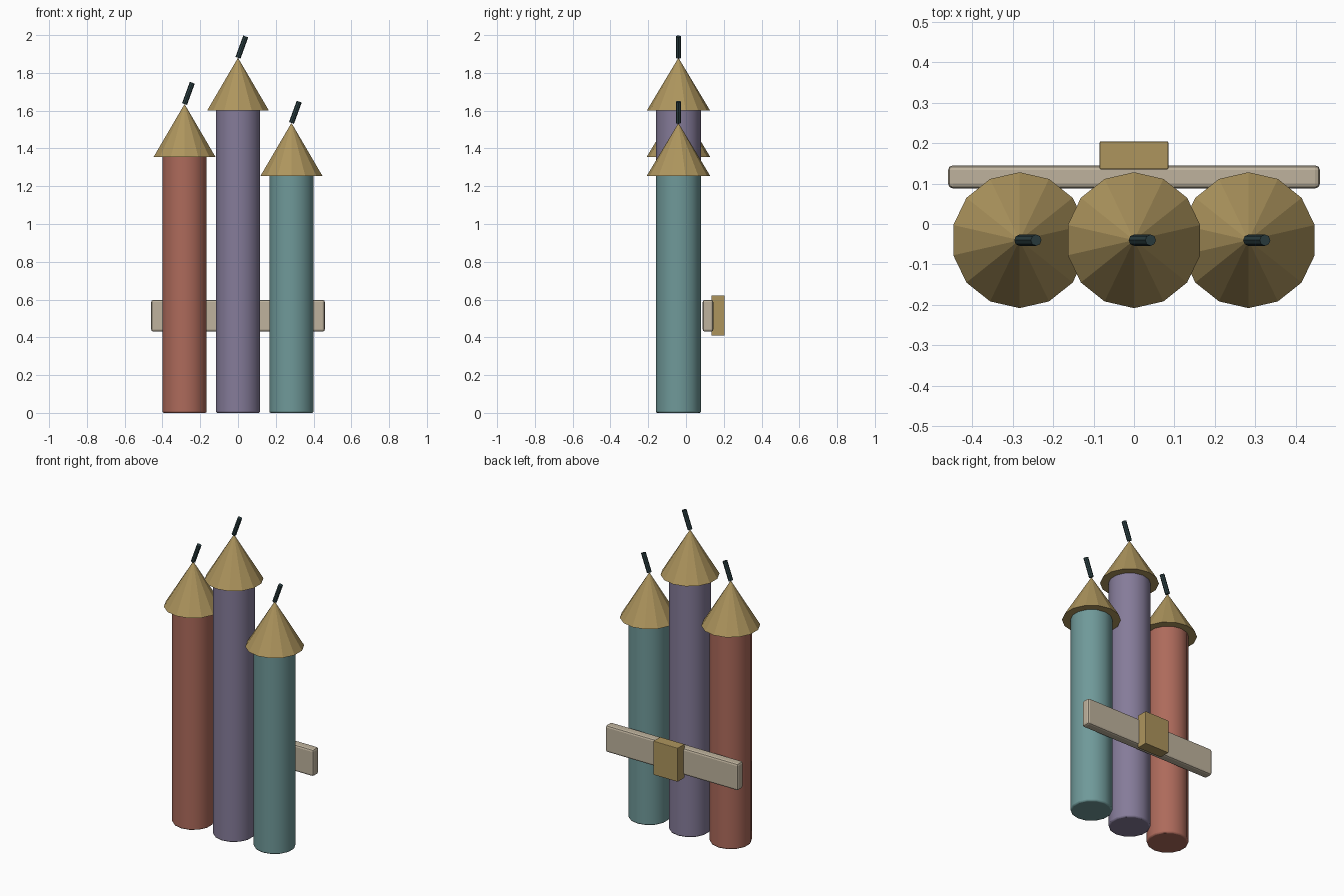
import bpy, bmesh, math
from mathutils import Matrix, Vector

cube = bpy.data.objects.get("Cube")
if cube:
    bpy.data.objects.remove(cube, do_unlink=True)


def material(name, r, g, b):
    m = bpy.data.materials.new(name)
    m.use_nodes = True
    m.diffuse_color = (r, g, b, 1)
    m.node_tree.nodes["Principled BSDF"].inputs["Base Color"].default_value = (r, g, b, 1)
    return m


RED = material("brick red", 0.42, 0.145, 0.105)
PURPLE = material("dusty purple", 0.235, 0.2, 0.32)
TEAL = material("muted teal", 0.16, 0.32, 0.32)
GOLD = material("dull gold", 0.42, 0.3, 0.11)
BEIGE = material("pale wood", 0.52, 0.45, 0.34)
DARK = material("dark fuse", 0.025, 0.05, 0.055)


def finish(name, bm, mat, bevel=0, smooth=True):
    mesh = bpy.data.meshes.new(name)
    bm.to_mesh(mesh)
    bm.free()
    mesh.materials.append(mat)
    obj = bpy.data.objects.new(name, mesh)
    bpy.context.collection.objects.link(obj)
    if bevel:
        mod = obj.modifiers.new("soft edges", "BEVEL")
        mod.width, mod.segments = bevel, 2
        mod.limit_method, mod.angle_limit = "ANGLE", math.radians(40)
    if smooth:
        bpy.ops.object.select_all(action="DESELECT")
        obj.select_set(True)
        bpy.context.view_layer.objects.active = obj
        bpy.ops.object.shade_smooth_by_angle(angle=math.radians(35))
    return obj


def cone(name, mat, base, height, r1, r2, sides, tilt=0, **style):
    """Cone or cylinder standing on its base point, leaning towards +x by tilt."""
    bm = bmesh.new()
    place = (Matrix.Translation(base) @ Matrix.Rotation(tilt, 4, "Y")
             @ Matrix.Translation((0, 0, height / 2)))
    bmesh.ops.create_cone(bm, cap_ends=True, segments=sides, radius1=r1,
                          radius2=r2, depth=height, matrix=place)
    return finish(name, bm, mat, **style)


def box(name, mat, low, high, bevel):
    low, high = Vector(low), Vector(high)
    bm = bmesh.new()
    bmesh.ops.create_cube(bm, size=1, matrix=Matrix.Translation((low + high) / 2)
                          @ Matrix.Diagonal((high - low).to_4d()))
    return finish(name, bm, mat, bevel, smooth=False)


# Three rockets: tube, pointed cap and leaning fuse
Y = -0.04
CAP = 0.28
for side, x, top, mat in (("right", -0.283, 1.355, RED),
                          ("middle", 0, 1.6, PURPLE),
                          ("left", 0.283, 1.255, TEAL)):
    cone(side + "_tube", mat, (x, Y, 0), top + 0.01, 0.12, 0.12, 14, bevel=0.008)
    cone(side + "_cap", GOLD, (x, Y, top), CAP, 0.168, 0, 14, smooth=False)
    cone(side + "_fuse", DARK, (x, Y, top + CAP), 0.12, 0.014, 0.014, 8,
         tilt=math.radians(20))

# Rail behind the tubes with a clip on its back
box("rail", BEIGE, (-0.46, 0.088, 0.43), (0.46, 0.145, 0.598), 0.012)
box("clip", GOLD, (-0.085, 0.135, 0.41), (0.085, 0.204, 0.622), 0.003)
